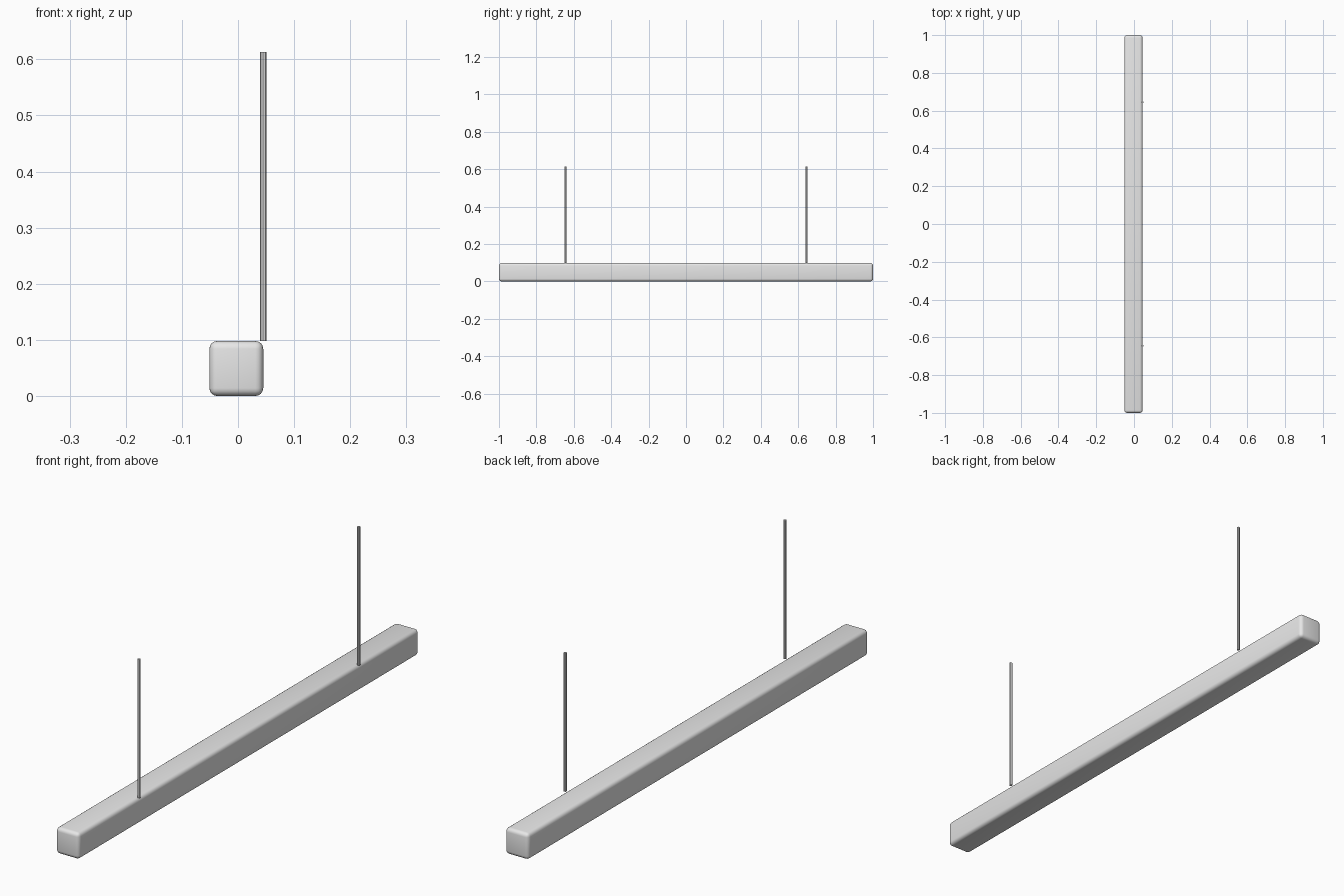
import bpy

# Remove the default cube
cube = bpy.data.objects.get("Cube")
if cube:
    bpy.data.objects.remove(cube, do_unlink=True)


def make_material(name, color):
    mat = bpy.data.materials.new(name)
    mat.use_nodes = True
    mat.diffuse_color = color
    mat.node_tree.nodes["Principled BSDF"].inputs["Base Color"].default_value = color
    return mat


def finish(obj, name, mat):
    obj.name = name
    obj.data.name = name
    obj.data.materials.append(mat)
    bpy.ops.object.shade_smooth_by_angle()


grey = make_material("light_grey", (0.8, 0.8, 0.8, 1))

WIDTH, HEIGHT, LENGTH = 0.096, 0.098, 2.0
ROD_RADIUS, ROD_TOP = 0.0055, 0.613
BEAM_X, ROD_X, ROD_Y = -0.003, 0.045, 0.645

# Long beam with rounded edges
bpy.ops.mesh.primitive_cube_add(size=1, location=(BEAM_X, 0, HEIGHT / 2))
beam = bpy.context.object
beam.scale = (WIDTH, LENGTH, HEIGHT)
bpy.ops.object.transform_apply(location=False, rotation=False, scale=True)
bevel = beam.modifiers.new("rounded_edges", "BEVEL")
bevel.width = 0.014
bevel.segments = 4
bpy.ops.object.modifier_apply(modifier=bevel.name)
finish(beam, "beam", grey)

# Two thin hanging rods standing on the left top edge
for name, y in (("front_rod", -ROD_Y), ("back_rod", ROD_Y)):
    bpy.ops.mesh.primitive_cylinder_add(
        vertices=8, radius=ROD_RADIUS, depth=ROD_TOP - HEIGHT,
        location=(ROD_X, y, (ROD_TOP + HEIGHT) / 2))
    finish(bpy.context.object, name, grey)
